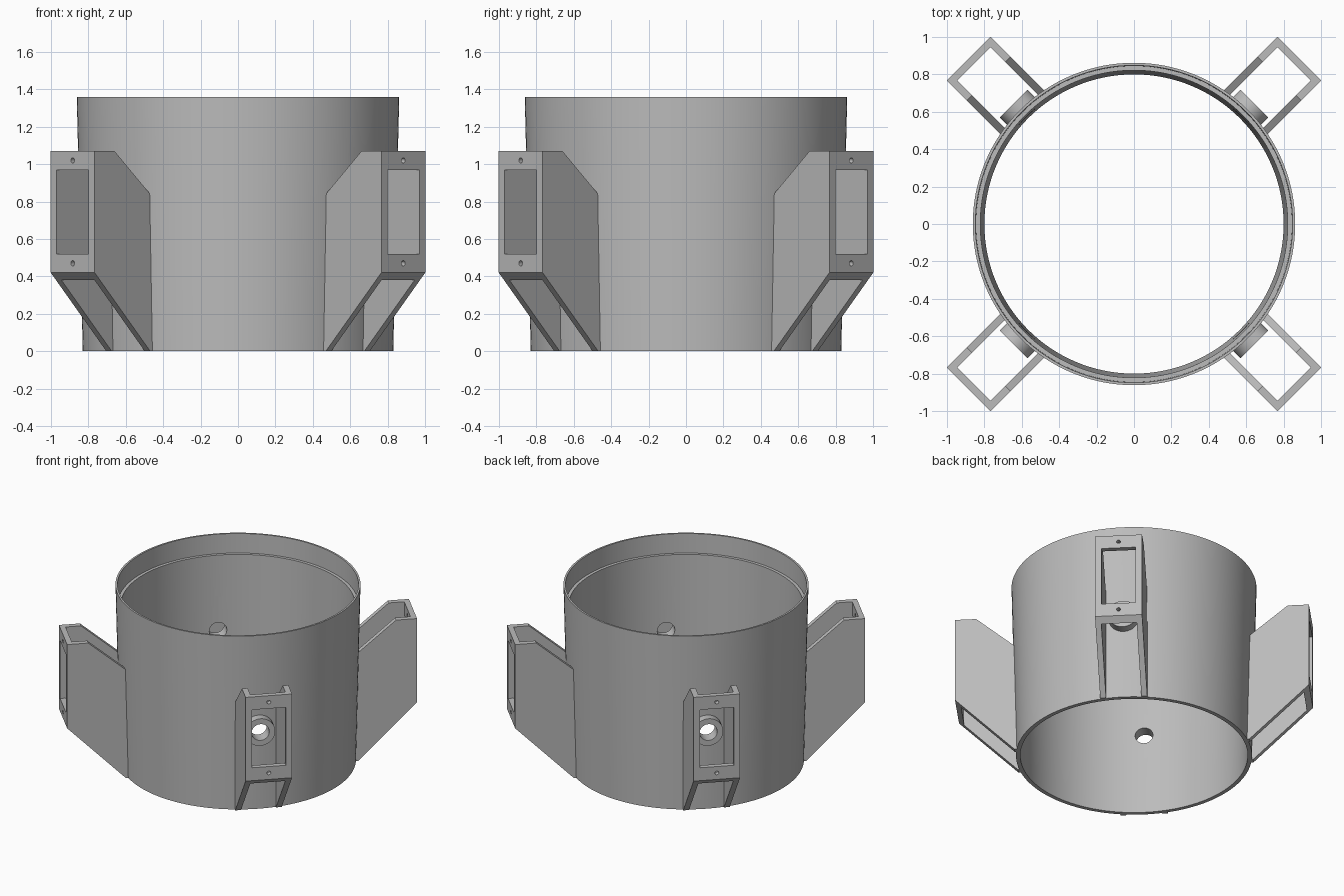
import bpy
import bmesh
from math import pi, radians
from mathutils import Matrix, Vector

default = bpy.data.objects.get("Cube")
if default:
    bpy.data.objects.remove(default, do_unlink=True)

grey = bpy.data.materials.new("plain grey")
grey.use_nodes = True
colour = (0.5, 0.5, 0.5, 1)
grey.diffuse_color = colour
grey.node_tree.nodes["Principled BSDF"].inputs["Base Color"].default_value = colour


def finish(name, bm):
    bmesh.ops.recalc_face_normals(bm, faces=bm.faces)
    mesh = bpy.data.meshes.new(name)
    bm.to_mesh(mesh)
    bm.free()
    mesh.materials.append(grey)
    obj = bpy.data.objects.new(name, mesh)
    bpy.context.collection.objects.link(obj)
    return obj


def lathe(name, profile, steps):
    """Closed (radius, height) profile turned about z."""
    bm = bmesh.new()
    verts = [bm.verts.new((r, 0, z)) for r, z in profile]
    edges = [bm.edges.new((verts[i - 1], verts[i])) for i in range(len(verts))]
    bmesh.ops.spin(bm, geom=verts + edges, cent=(0, 0, 0), axis=(0, 0, 1),
                   angle=2 * pi, steps=steps, use_merge=True)
    bmesh.ops.remove_doubles(bm, verts=bm.verts, dist=1e-5)
    return finish(name, bm)


def prism(name, outline, v0, v1):
    """Outline in (radial, height), extruded across from v0 to v1."""
    bm = bmesh.new()
    face = bm.faces.new([bm.verts.new((u, v0, z)) for u, z in outline])
    new = bmesh.ops.extrude_face_region(bm, geom=[face])["geom"]
    bmesh.ops.translate(bm, vec=(0, v1 - v0, 0),
                        verts=[g for g in new if isinstance(g, bmesh.types.BMVert)])
    return finish(name, bm)


def rod(name, radius, u0, u1, z, turns=(0,)):
    """Radial cylinder, repeated at the given angles."""
    bm = bmesh.new()
    for a in turns:
        m = (Matrix.Rotation(a, 4, 'Z') @ Matrix.Translation(((u0 + u1) / 2, 0, z))
             @ Matrix.Rotation(pi / 2, 4, 'Y'))
        bmesh.ops.create_cone(bm, cap_ends=True, segments=40, radius1=radius,
                              radius2=radius, depth=u1 - u0, matrix=m)
    return finish(name, bm)


def cut(obj, cutter):
    cutter.hide_render = True
    mod = obj.modifiers.new("cut", 'BOOLEAN')
    mod.operation = 'DIFFERENCE'
    mod.solver = 'EXACT'
    mod.object = cutter
    bpy.context.view_layer.objects.active = obj
    bpy.ops.object.modifier_apply(modifier=mod.name)
    bpy.data.objects.remove(cutter, do_unlink=True)


def smooth(obj):
    bpy.ops.object.select_all(action='DESELECT')
    obj.select_set(True)
    bpy.context.view_layer.objects.active = obj
    bpy.ops.object.shade_smooth_by_angle(angle=radians(30))


corners = [pi / 4 + i * pi / 2 for i in range(4)]
PORT_Z = 0.63
BORE = 0.063

# Tapered ring with a recessed lip inside the top, and four round ports
ring = lathe("ring_body", [(0.80, 0), (0.83, 0), (0.862, 1.36), (0.848, 1.36),
                           (0.845, 1.21), (0.822, 1.21)], 128)
cut(ring, rod("port_cutter", BORE, 0.7, 1.0, PORT_Z, corners))
smooth(ring)

# Bracket parts, built along +x and then turned to a corner
HALF, INNER = 0.166, 0.125
side = [(0.81, 0), (0.83, 0), (1.25, 0.42), (1.25, 1.07), (1.10, 1.07),
        (0.83, 0.84), (0.81, 0.84)]
plate = [(1.21, 0.38), (1.25, 0.42), (1.25, 1.07), (1.21, 1.07)]
window = [(1.1, 0.52), (1.4, 0.52), (1.4, 0.97), (1.1, 0.97)]

parts = [prism("bracket_left_wall", side, INNER, HALF),
         prism("bracket_right_wall", side, -HALF, -INNER)]

# Face plate with a window and two screw holes
face_plate = prism("bracket_face_plate", plate, -INNER, INNER)
cut(face_plate, prism("window_cutter", window, -0.121, 0.121))
for z in (0.47, 1.02):
    cut(face_plate, rod("screw_cutter", 0.014, 1.1, 1.4, z))
parts.append(face_plate)

# Short collar around the port
collar = lathe("port_collar", [(BORE, 0.815), (0.105, 0.815),
                               (0.105, 0.91), (BORE, 0.91)], 40)
collar.data.transform(Matrix.Translation((0, 0, PORT_Z)) @ Matrix.Rotation(pi / 2, 4, 'Y'))
parts.append(collar)

# Repeat the bracket at all four corners
names = ("back_left", "back_right", "front_right", "front_left")
for part in parts:
    smooth(part)
    base = part.name
    for i, angle in enumerate(corners):
        obj = part if i == 0 else part.copy()
        if i:
            bpy.context.collection.objects.link(obj)
        obj.name = names[i] + "_" + base
        obj.rotation_euler = (0, 0, angle)
